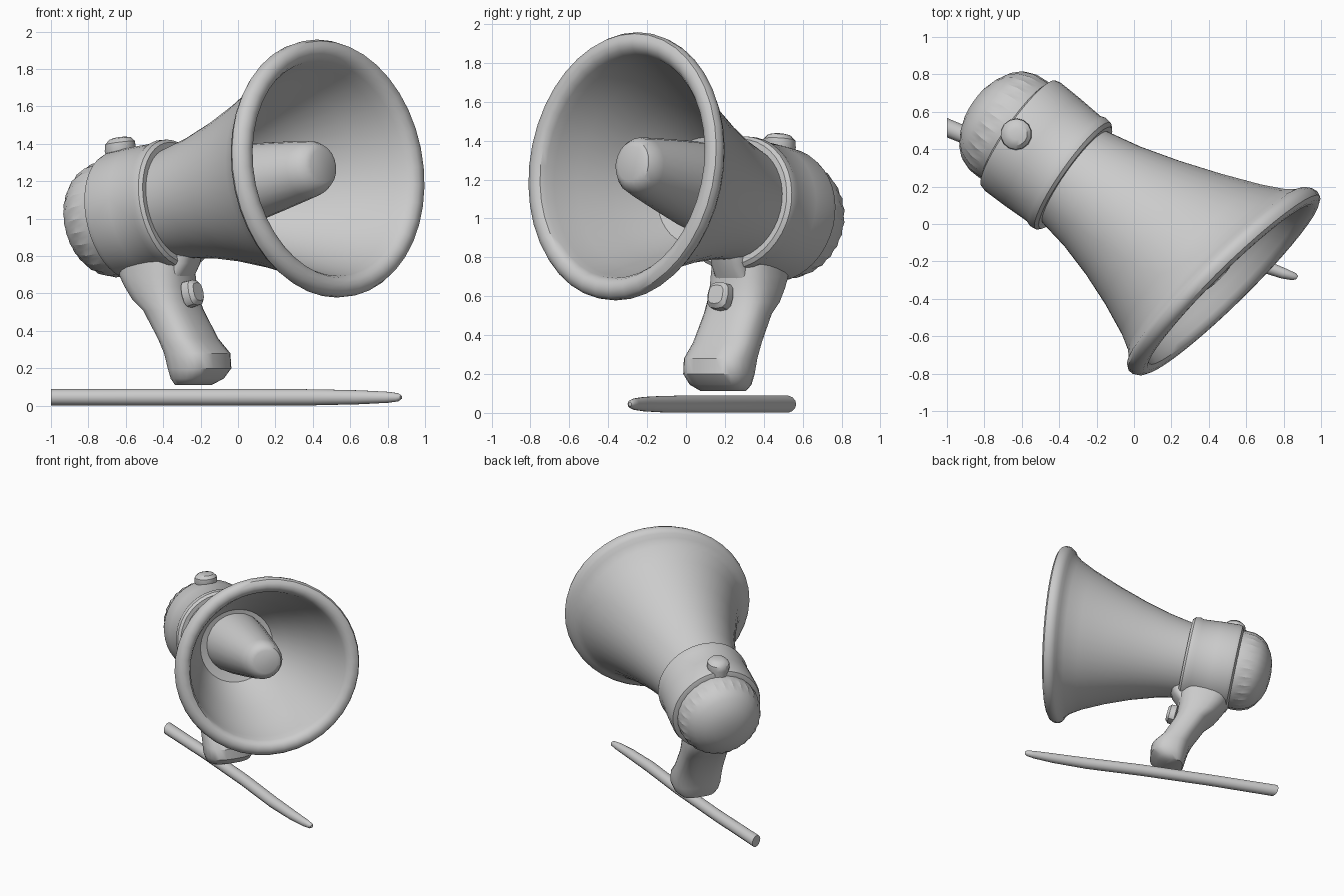
import bpy, bmesh, math
from mathutils import Vector

if "Cube" in bpy.data.objects:
    bpy.data.objects.remove(bpy.data.objects["Cube"])

Z = Vector((0, 0, 1))


def frame(normal):
    """Side and up vectors of a plane with the given normal."""
    n = normal.normalized()
    u = Z.cross(n).normalized()
    return u, n.cross(u)


def ring(center, u, v, count=40, power=1.0, wave=0.0):
    """Closed section; power < 1 squares it off, wave adds ribs."""
    pts = []
    for i in range(count):
        a = 2 * math.pi * i / count
        c, s = math.cos(a), math.sin(a)
        k = 1 + wave * (-1) ** i
        pts.append(center + u * k * math.copysign(abs(c) ** power, c)
                   + v * k * math.copysign(abs(s) ** power, s))
    return pts


def loft(name, rings, angle=35):
    bm = bmesh.new()
    rows = [[bm.verts.new(p) for p in r] for r in rings]
    n = len(rows[0])
    for a, b in zip(rows, rows[1:]):
        for i in range(n):
            bm.faces.new((a[i], a[(i + 1) % n], b[(i + 1) % n], b[i]))
    bm.faces.new(rows[0])
    bm.faces.new(rows[-1])
    bmesh.ops.recalc_face_normals(bm, faces=bm.faces)
    me = bpy.data.meshes.new(name)
    bm.to_mesh(me)
    bm.free()
    ob = bpy.data.objects.new(name, me)
    bpy.context.collection.objects.link(ob)
    bpy.ops.object.select_all(action='DESELECT')
    ob.select_set(True)
    bpy.context.view_layer.objects.active = ob
    bpy.ops.object.shade_smooth_by_angle(angle=math.radians(angle))
    return ob


# Main axis: collar centre to mouth centre; the mouth plane is skewed
COLLAR = Vector((-0.33, 0.26, 1.08))
MOUTH = Vector((0.475, -0.305, 1.267))
AXIS = (MOUTH - COLLAR).normalized()
MOUTH_N = Vector((0.69, -0.70, 0.13)).normalized()


def axis_ring(t, r, wave=0.0, count=40, shift=Vector()):
    k = min(max(t, 0), 1)
    u, v = frame(AXIS.lerp(MOUTH_N, k))
    return ring(COLLAR + (MOUTH - COLLAR) * t + shift, u * r, v * r, count, 1.0, wave)


# Horn: outer flare, rolled rim, inner wall
outer = [(-0.05, 0.29), (0.02, 0.30), (0.2, 0.335), (0.4, 0.393),
         (0.6, 0.465), (0.8, 0.55), (0.9, 0.605), (0.945, 0.645)]
lip = [(0.96, 0.675), (0.985, 0.692), (1.015, 0.694), (1.04, 0.682),
       (1.055, 0.655), (1.055, 0.625), (1.04, 0.598), (1.01, 0.58)]
inner = [(0.95, 0.562), (0.8, 0.50), (0.6, 0.415), (0.45, 0.345), (0.33, 0.28), (0.28, 0.05)]
loft("horn", [axis_ring(t, r) for t, r in outer + lip + inner])

# Inner plug
plug = [(0.25, 0.235), (0.4, 0.222), (0.65, 0.187), (0.86, 0.155), (0.91, 0.145),
        (0.95, 0.12), (0.965, 0.09)]
loft("inner_plug", [axis_ring(t, r, 0, 20, Vector((0.005, 0.0, 0.022))) for t, r in plug])

# Drum body with rounded front collar
drum = [(0.02, 0.29), (0.022, 0.33), (0.005, 0.348), (-0.03, 0.353), (-0.06, 0.343),
        (-0.2, 0.35), (-0.34, 0.353), (-0.37, 0.345), (-0.385, 0.31)]
loft("drum_body", [axis_ring(t, r, 0, 40, Vector((-0.03, -0.04, 0)) * t) for t, r in drum])

# Ribbed rear cap
cap = [(-0.36, 0.31, 0), (-0.40, 0.313, 0.008), (-0.47, 0.308, 0.012), (-0.535, 0.283, 0.013),
       (-0.58, 0.243, 0.01), (-0.62, 0.18, 0), (-0.645, 0.115, 0), (-0.655, 0.04, 0)]
loft("rear_cap", [axis_ring(t, r, w, 56, Vector((0.008, 0.018, 0))) for t, r, w in cap], 25)

# Volume knob on top
knob_u, knob_v = frame(Vector((-0.12, 0.06, 1)))
loft("knob", [ring(Vector((-0.63, 0.48, z)), knob_u * r, knob_v * r, 14)
              for z, r in [(1.25, 0.08), (1.34, 0.078), (1.37, 0.085), (1.405, 0.082),
                           (1.428, 0.06), (1.435, 0.03)]])

# Pistol grip: height, forward shift, half depth, half width
FWD = Vector((0.82, -0.57, 0)).normalized()
SIDE = Vector((0.57, 0.82, 0)).normalized()
grip = [(0.80, -0.03, 0.20, 0.17), (0.70, -0.02, 0.195, 0.18), (0.64, 0.0, 0.18, 0.18),
        (0.57, 0.035, 0.16, 0.18), (0.51, 0.085, 0.135, 0.175), (0.36, 0.18, 0.13, 0.18),
        (0.28, 0.24, 0.15, 0.187), (0.20, 0.255, 0.14, 0.185), (0.145, 0.24, 0.11, 0.165),
        (0.112, 0.215, 0.07, 0.125)]
loft("grip", [ring(Vector((-0.415, 0.315, z)) + FWD * f, FWD * d, SIDE * w, 24, 0.75)
              for z, f, d, w in grip], 40)

# Mount block joining grip and horn
loft("grip_mount", [ring(Vector((-0.315, 0.245, z)), FWD * d, SIDE * 0.10, 16, 0.6)
                    for z, d in [(0.86, 0.13), (0.76, 0.10), (0.69, 0.05), (0.64, 0.03)]])

# Trigger button in front of the grip
trig_axis = (FWD + Z * 0.25).normalized()
tu, tv = frame(trig_axis)
loft("trigger", [ring(Vector((-0.295, 0.21, 0.585)) + trig_axis * t, tu * r, tv * r * 1.1, 12, 0.7)
                 for t, r in [(-0.05, 0.05), (0.03, 0.05), (0.04, 0.066), (0.085, 0.064),
                              (0.105, 0.045)]])

# Strap rod on the ground, tapering to one end
rod = [(-1.0, 0.515, 0.045), (-0.5, 0.31, 0.045), (0.0, 0.09, 0.045), (0.4, -0.105, 0.044),
       (0.65, -0.21, 0.038), (0.8, -0.265, 0.03), (0.855, -0.282, 0.022), (0.872, -0.288, 0.01)]
loft("strap_rod", [ring(Vector((x, y, 0.045)), SIDE * r if i else Vector((0, r * 1.15, 0)), Z * r, 14)
                   for i, (x, y, r) in enumerate(rod)])
